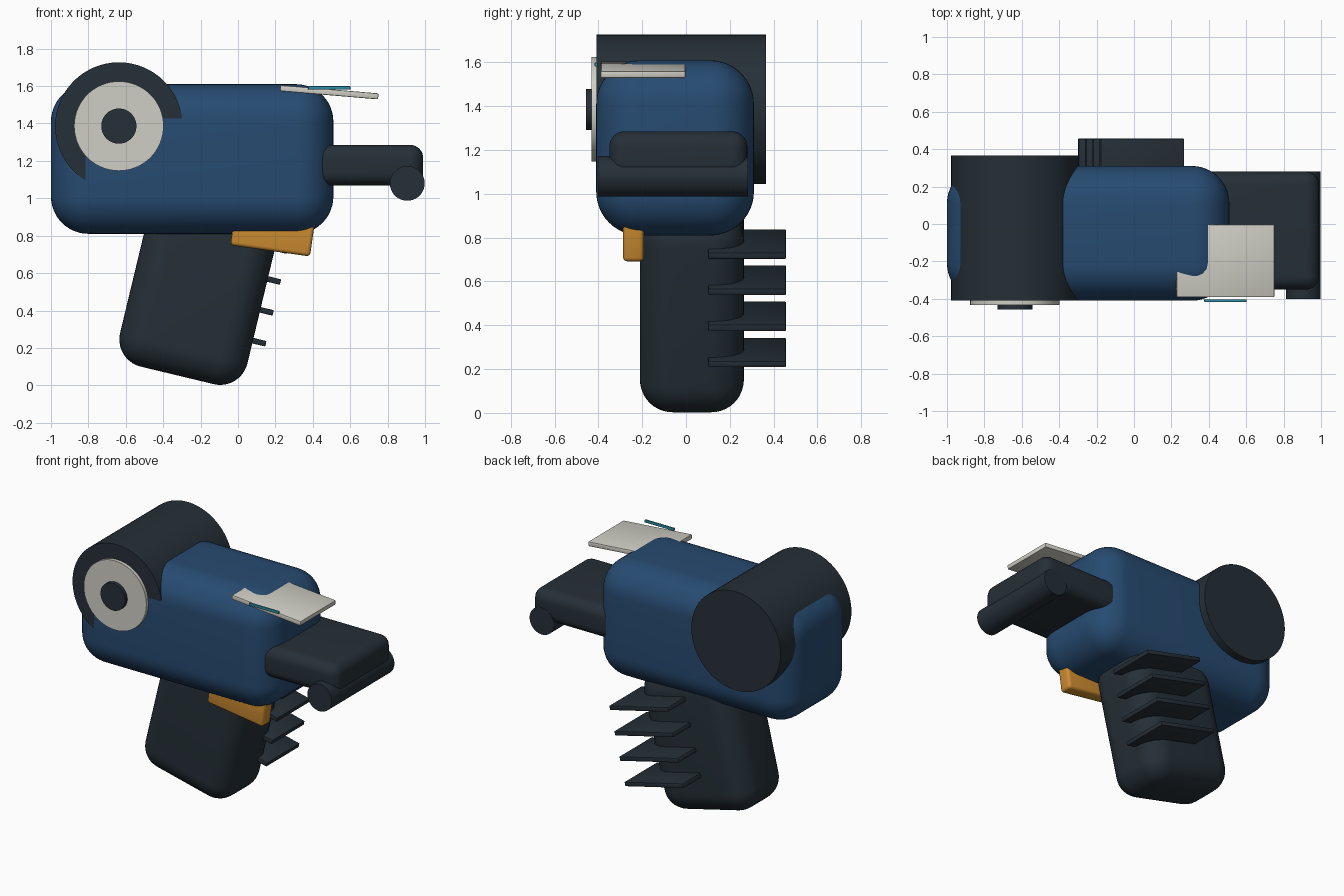
import bpy
from math import radians, sin, cos
from mathutils import Vector

if "Cube" in bpy.data.objects:
    bpy.data.objects.remove(bpy.data.objects["Cube"], do_unlink=True)


def material(name, rgb):
    m = bpy.data.materials.new(name)
    m.use_nodes = True
    m.diffuse_color = (*rgb, 1)
    m.node_tree.nodes["Principled BSDF"].inputs["Base Color"].default_value = (*rgb, 1)
    return m


BLUE = material("navy_blue", (0.02, 0.07, 0.165))
DARK = material("charcoal", (0.0185, 0.029, 0.038))
GREY = material("light_grey", (0.63, 0.62, 0.56))
ORANGE = material("orange", (0.6, 0.26, 0.03))
CYAN = material("cyan", (0.026, 0.26, 0.376))


def finish(obj, name, mat):
    obj.name = name
    obj.data.materials.append(mat)
    bpy.ops.object.shade_smooth_by_angle(angle=radians(35))


def box(name, center, size, mat, bevel=0, segments=8, tilt=0):
    """Rounded box, tilted about the y axis."""
    bpy.ops.mesh.primitive_cube_add(size=1, location=center)
    obj = bpy.context.object
    obj.scale = size
    bpy.ops.object.transform_apply(location=False, rotation=False, scale=True)
    obj.rotation_euler.y = radians(tilt)
    if bevel:
        mod = obj.modifiers.new("rounding", "BEVEL")
        mod.width = bevel
        mod.segments = segments
        bpy.ops.object.modifier_apply(modifier=mod.name)
    finish(obj, name, mat)


def cylinder(name, x, z, radius, y0, y1, mat):
    """Cylinder lying along the y axis."""
    bpy.ops.mesh.primitive_cylinder_add(
        vertices=64, radius=radius, depth=y1 - y0,
        location=(x, (y0 + y1) / 2, z), rotation=(radians(90), 0, 0))
    finish(bpy.context.object, name, mat)


# Main housing
box("body", (-0.245, -0.05, 1.21), (1.51, 0.72, 0.8), BLUE, 0.2, 12)

# Rear drum with its disc and hub
cylinder("drum", -0.637, 1.386, 0.341, -0.409, 0.365, DARK)
cylinder("drum_disc", -0.637, 1.386, 0.239, -0.432, 0.3, GREY)
cylinder("drum_hub", -0.637, 1.386, 0.094, -0.457, 0.2, DARK)

# Front head with roller
box("head", (0.595, -0.035, 1.177), (0.79, 0.63, 0.217), DARK, 0.07)
cylinder("roller", 0.905, 1.08, 0.093, -0.402, 0.282, DARK)

# Tilted handle
TILT = 13.5
box("handle", (-0.214, 0.027, 0.515), (0.7, 0.475, 0.95), DARK, 0.15, 10, TILT)

# Fins, stepped down along the handle
along = Vector((cos(radians(TILT)), 0, -sin(radians(TILT))))
length = 0.46
for i in range(4):
    tip = Vector((0.266 - 0.039 * i, 0.279, 0.717 - 0.165 * i))
    box(f"fin_{i + 1}", tip - along * length / 2, (length, 0.355, 0.03),
        DARK, 0.005, 2, TILT)

# Trigger
box("trigger", (0.186, -0.24, 0.818), (0.43, 0.095, 0.2), ORANGE, 0.02, 4, 8)

# Sloping top plate and its marker strip
box("top_plate", (0.488, -0.197, 1.567), (0.526, 0.388, 0.032), GREY, 0.006, 2, 4.8)
box("marker_strip", (0.488, -0.41, 1.59), (0.226, 0.014, 0.018), CYAN, 0.003, 2)
